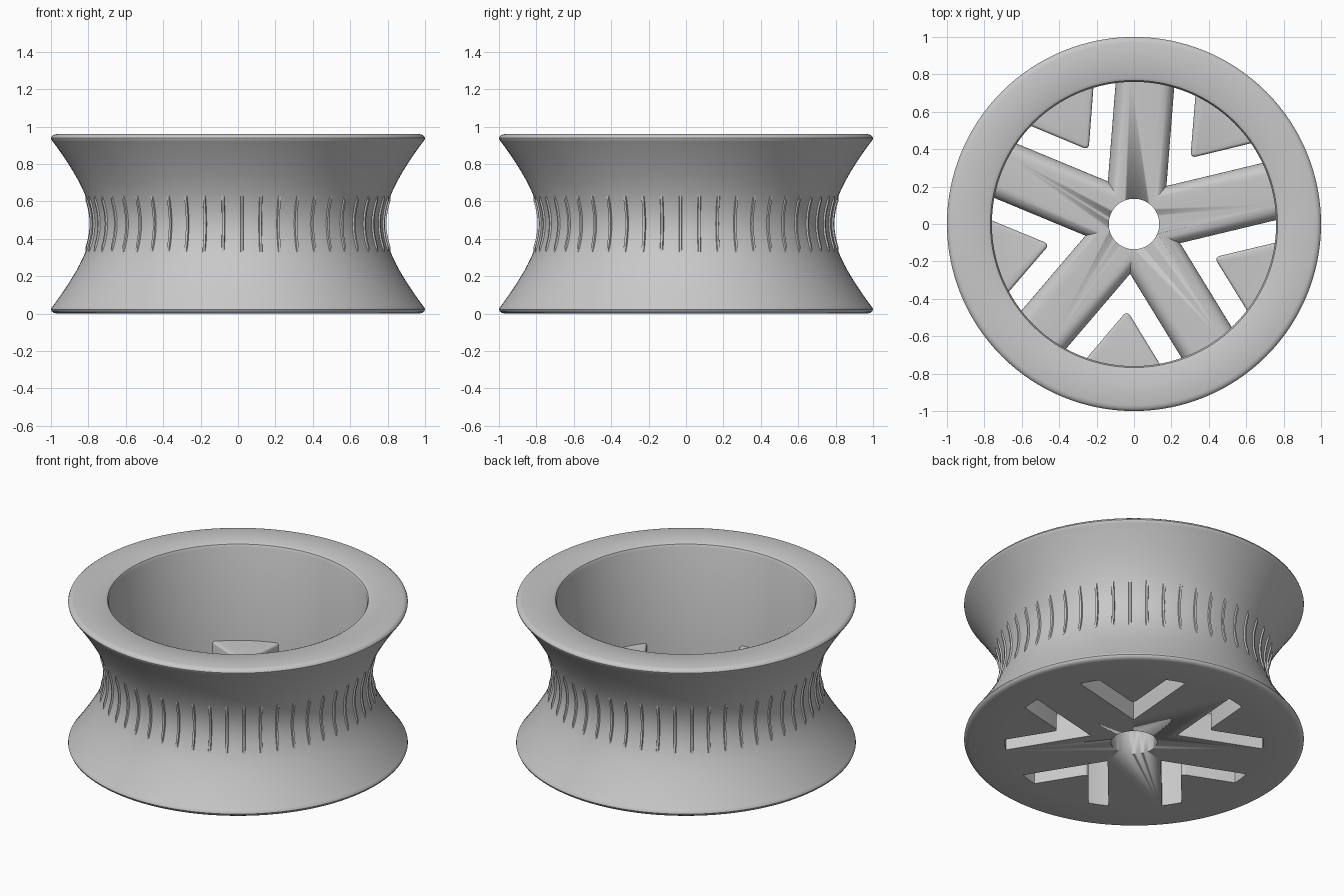
import bpy, bmesh
from math import sin, cos, pi, radians, sqrt
from mathutils import Matrix, Vector

cube = bpy.data.objects.get("Cube")
if cube:
    bpy.data.objects.remove(cube, do_unlink=True)

grey = bpy.data.materials.new("light_grey")
grey.use_nodes = True
grey.diffuse_color = (0.58, 0.58, 0.58, 1)
grey.node_tree.nodes["Principled BSDF"].inputs["Base Color"].default_value = (0.58, 0.58, 0.58, 1)

MID = 0.48          # height of the waist
BORE = 0.76
SPOKE_ANGLE = radians(13.5)
STEP = 2 * pi / 5


def finish(name, bm, angle=35):
    bmesh.ops.recalc_face_normals(bm, faces=bm.faces[:])
    mesh = bpy.data.meshes.new(name)
    bm.to_mesh(mesh)
    bm.free()
    mesh.materials.append(grey)
    ob = bpy.data.objects.new(name, mesh)
    bpy.context.collection.objects.link(ob)
    bpy.ops.object.select_all(action='DESELECT')
    bpy.context.view_layer.objects.active = ob
    ob.select_set(True)
    bpy.ops.object.shade_smooth_by_angle(angle=radians(angle))
    return ob


def extrude(bm, points, vec):
    """Closed prism from a flat outline."""
    face = bm.faces.new([bm.verts.new(p) for p in points])
    out = bmesh.ops.extrude_face_region(bm, geom=[face])
    moved = [g for g in out["geom"] if isinstance(g, bmesh.types.BMVert)]
    bmesh.ops.translate(bm, verts=moved, vec=vec)


def copies(bm, count, start):
    """Repeat the geometry around the axis."""
    src = bm.copy()
    mesh = bpy.data.meshes.new("part")
    src.to_mesh(mesh)
    src.free()
    bm.clear()
    for i in range(count):
        old = set(bm.verts)
        bm.from_mesh(mesh)
        new = [v for v in bm.verts if v not in old]
        bmesh.ops.rotate(bm, verts=new, cent=(0, 0, 0),
                         matrix=Matrix.Rotation(start + i * 2 * pi / count, 3, 'Z'))
    bpy.data.meshes.remove(mesh)


def waist(t):
    """Outer radius at a distance t from the mid height."""
    return 0.785 + sqrt(0.28 ** 2 + (0.9 * t) ** 2) - 0.28


# Rim: concave outside, straight bore, rounded lips
lip = [(0.998, 0.45), (1.0, 0.458), (0.996, 0.468), (0.985, 0.476), (0.97, 0.48)]
outer = [(r, MID - t) for r, t in reversed(lip)]
outer += [(waist(t), MID + t) for t in (0.44 * i / 14 for i in range(-14, 15))]
outer += [(r, MID + t) for r, t in lip]
inner = [(BORE + 0.025, 0.96), (BORE + 0.008, 0.952), (BORE, 0.935), (BORE, 0)]
bm = bmesh.new()
ring = [bm.verts.new((r, 0, z)) for r, z in outer + inner]
edges = [bm.edges.new((ring[i], ring[(i + 1) % len(ring)])) for i in range(len(ring))]
bmesh.ops.spin(bm, geom=ring + edges, cent=(0, 0, 0), axis=(0, 0, 1),
               angle=2 * pi, steps=128, use_merge=True)
bmesh.ops.remove_doubles(bm, verts=bm.verts[:], dist=1e-5)
finish("rim", bm)

# Thin ribs following the waist
bm = bmesh.new()
rows = []
for i in range(11):
    t = -0.15 + 0.03 * i
    rise = 0.001 if i in (0, 10) else 0.009
    section = [(-0.01, -0.006), (-0.006, rise), (0.006, rise), (0.01, -0.006)]
    rows.append([bm.verts.new((waist(t) + h, w, MID + t)) for w, h in section])
for a, b in zip(rows, rows[1:]):
    for j in range(4):
        k = (j + 1) % 4
        bm.faces.new((a[j], a[k], b[k], b[j]))
bm.faces.new(rows[0])
bm.faces.new(rows[-1])
copies(bm, 50, radians(-88.5))
finish("grip_ribs", bm)

# Five spokes with rounded upper edges, mitred where they meet
HALF, TOP, ROUND = 0.157, 0.22, 0.075
arc = [(HALF - ROUND + ROUND * cos(a), TOP - ROUND + ROUND * sin(a))
       for a in (pi / 2 * i / 8 for i in range(9))]
section = [(HALF, 0)] + arc + [(-y, z) for y, z in reversed(arc)] + [(-HALF, 0)]
bm = bmesh.new()
extrude(bm, [(-0.3, y, z) for y, z in section], (1.09, 0, 0))
for side in (1, -1):
    normal = Vector((-sin(pi / 5), side * cos(pi / 5), 0))
    bmesh.ops.bisect_plane(bm, geom=bm.verts[:] + bm.edges[:] + bm.faces[:], dist=1e-6,
                           plane_co=(0, 0, 0), plane_no=normal, clear_outer=True)
copies(bm, 5, SPOKE_ANGLE)
bmesh.ops.remove_doubles(bm, verts=bm.verts[:], dist=1e-4)
spokes = finish("spokes", bm)

# Axle hole
bm = bmesh.new()
bmesh.ops.create_cone(bm, cap_ends=True, segments=64, radius1=0.135, radius2=0.135, depth=1)
cutter = finish("axle_hole_cutter", bm)
cutter.hide_render = True
cutter.hide_viewport = True
hole = spokes.modifiers.new("axle_hole", 'BOOLEAN')
hole.operation = 'DIFFERENCE'
hole.solver = 'EXACT'
hole.object = cutter
bpy.ops.object.select_all(action='DESELECT')
bpy.context.view_layer.objects.active = spokes
spokes.select_set(True)
bpy.ops.object.modifier_apply(modifier=hole.name)
bpy.data.objects.remove(cutter, do_unlink=True)

# Triangular webs between the spokes, joined to the bore
bm = bmesh.new()
base = [(0.785 * cos(a), 0.785 * sin(a), 0)
        for a in (radians(15.6) * i / 4 for i in range(-4, 5))]
extrude(bm, [(0.464, 0, 0)] + base, (0, 0, 0.33))
tip = [e for e in bm.edges if all(v.co.x < 0.5 for v in e.verts)]
bmesh.ops.bevel(bm, geom=tip, offset=0.03, segments=5, profile=0.5, affect='EDGES')
top = [e for e in bm.edges if all(v.co.z > 0.32 for v in e.verts)
       and any(v.co.xy.length < 0.75 for v in e.verts)]
bmesh.ops.bevel(bm, geom=top, offset=0.015, segments=3, profile=0.5, affect='EDGES')
copies(bm, 5, SPOKE_ANGLE + STEP / 2)
finish("webs", bm)
